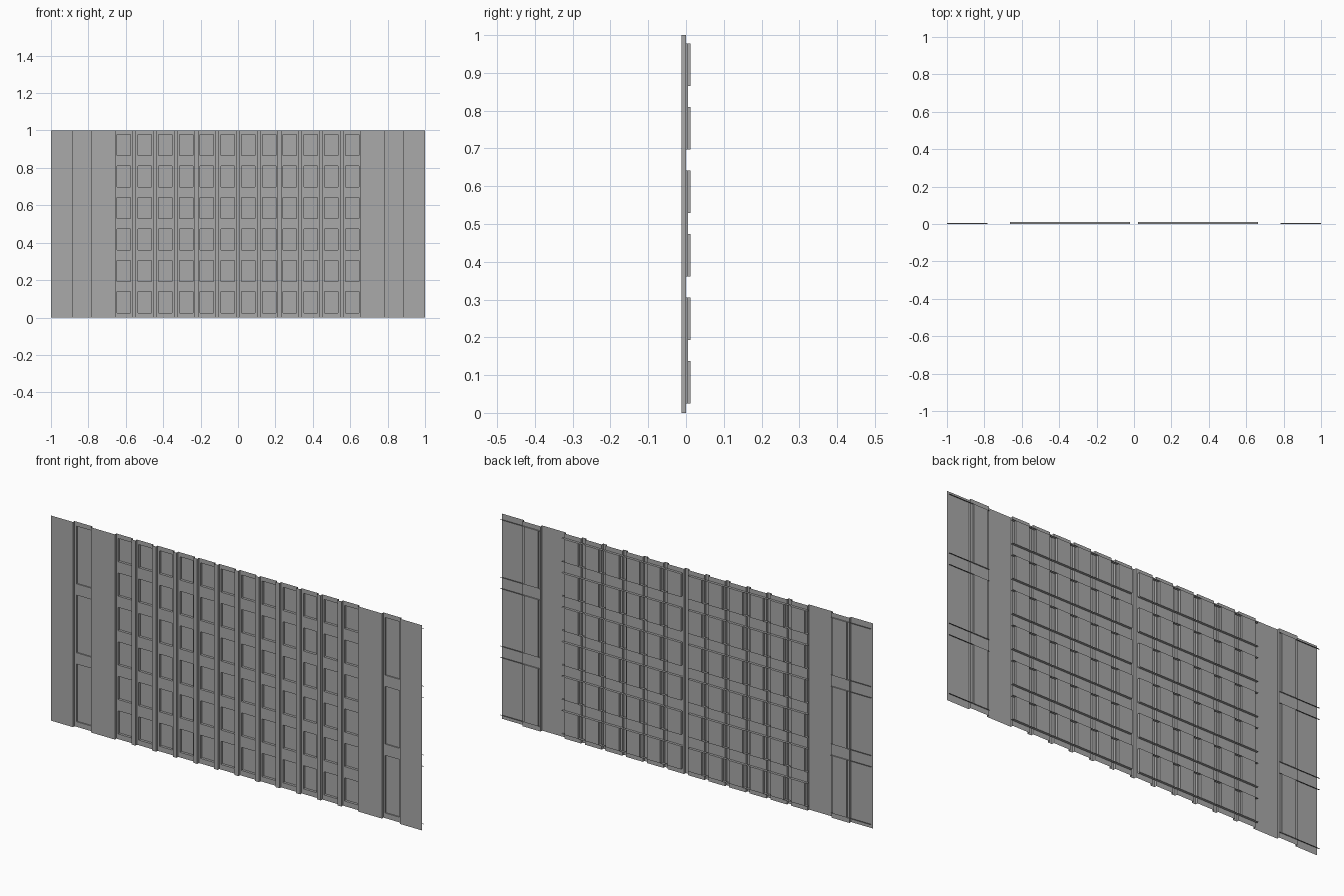
import bpy
import bmesh

cube = bpy.data.objects.get("Cube")
if cube:
    bpy.data.objects.remove(cube)

grey = bpy.data.materials.new("plain_grey")
grey.use_nodes = True
grey.diffuse_color = (0.4, 0.4, 0.4, 1)
grey.node_tree.nodes["Principled BSDF"].inputs["Base Color"].default_value = (0.4, 0.4, 0.4, 1)

FRONT, RECESS = -0.012, 0.0
PITCH = 0.111


def quad(bm, *points):
    bm.faces.new([bm.verts.new(p) for p in points])


def upright(bm, x0, x1, y, z0, z1):
    """Sheet facing the front."""
    quad(bm, (x0, y, z0), (x1, y, z0), (x1, y, z1), (x0, y, z1))


def side(bm, x, y0, y1, z0, z1):
    """Sheet facing sideways."""
    quad(bm, (x, y0, z0), (x, y1, z0), (x, y1, z1), (x, y0, z1))


def ledge(bm, x0, x1, y0, y1, z):
    """Level sheet."""
    quad(bm, (x0, y0, z), (x1, y0, z), (x1, y1, z), (x0, y1, z))


def finish(bm, name):
    bmesh.ops.remove_doubles(bm, verts=bm.verts, dist=0.0001)
    mesh = bpy.data.meshes.new(name)
    bm.to_mesh(mesh)
    bm.free()
    mesh.materials.append(grey)
    bpy.context.collection.objects.link(bpy.data.objects.new(name, mesh))


def bay(name, x0, x1, wx0, wx1, rows, depth):
    """Recessed strip of wall with a column of set-back windows."""
    wall, panes = bmesh.new(), bmesh.new()
    upright(wall, x0, wx0, RECESS, 0, 1)
    upright(wall, wx1, x1, RECESS, 0, 1)
    for x in (x0, x1):
        side(wall, x, FRONT, RECESS, 0, 1)
    below = 0
    for z0, z1 in rows:
        upright(wall, wx0, wx1, RECESS, below, z0)
        below = z1
        upright(panes, wx0, wx1, depth, z0, z1)
        for x in (wx0, wx1):
            side(panes, x, RECESS, depth, z0, z1)
    upright(wall, wx0, wx1, RECESS, below, 1)
    finish(wall, name + "_wall")
    finish(panes, name + "_windows")


def ledges(name, x0, x1, rows, depth):
    """Long sills and heads running behind the windows."""
    bm = bmesh.new()
    for row in rows:
        for z in row:
            ledge(bm, x0, x1, RECESS, depth, z)
    finish(bm, name)


small_rows = [(0.025 + 0.168 * i, 0.138 + 0.168 * i) for i in range(6)]
tall_rows = [(0.025 + 0.336 * i, 0.306 + 0.336 * i) for i in range(3)]

# Middle window bays
half = PITCH / 2 - 0.0105
for i in range(12):
    c = (i - 5.5) * PITCH
    bay(f"bay_{i + 1}", c - half, c + half, c - 0.036, c + 0.036, small_rows, 0.012)

# Piers between the bays
piers = bmesh.new()
for i in range(-5, 6):
    upright(piers, i * PITCH - 0.0105, i * PITCH + 0.0105, FRONT, 0, 1)
finish(piers, "piers")

# End bays, plain walls and ledges on both sides
inner = 5.5 * PITCH + half
for label, s in (("left", 1), ("right", -1)):
    def span(a, b):
        return sorted((s * a, s * b))

    bay(label + "_end_bay", *span(0.784, 0.882), *span(0.794, 0.87), tall_rows, 0.0055)
    walls = bmesh.new()
    upright(walls, *span(inner, 0.784), FRONT, 0, 1)
    upright(walls, *span(0.882, 1), FRONT, 0, 1)
    finish(walls, label + "_plain_wall")
    ledges(label + "_middle_ledges", *span(0.021, 0.664), small_rows, 0.012)
    ledges(label + "_end_ledges", *span(0.784, 1), tall_rows, 0.0055)
